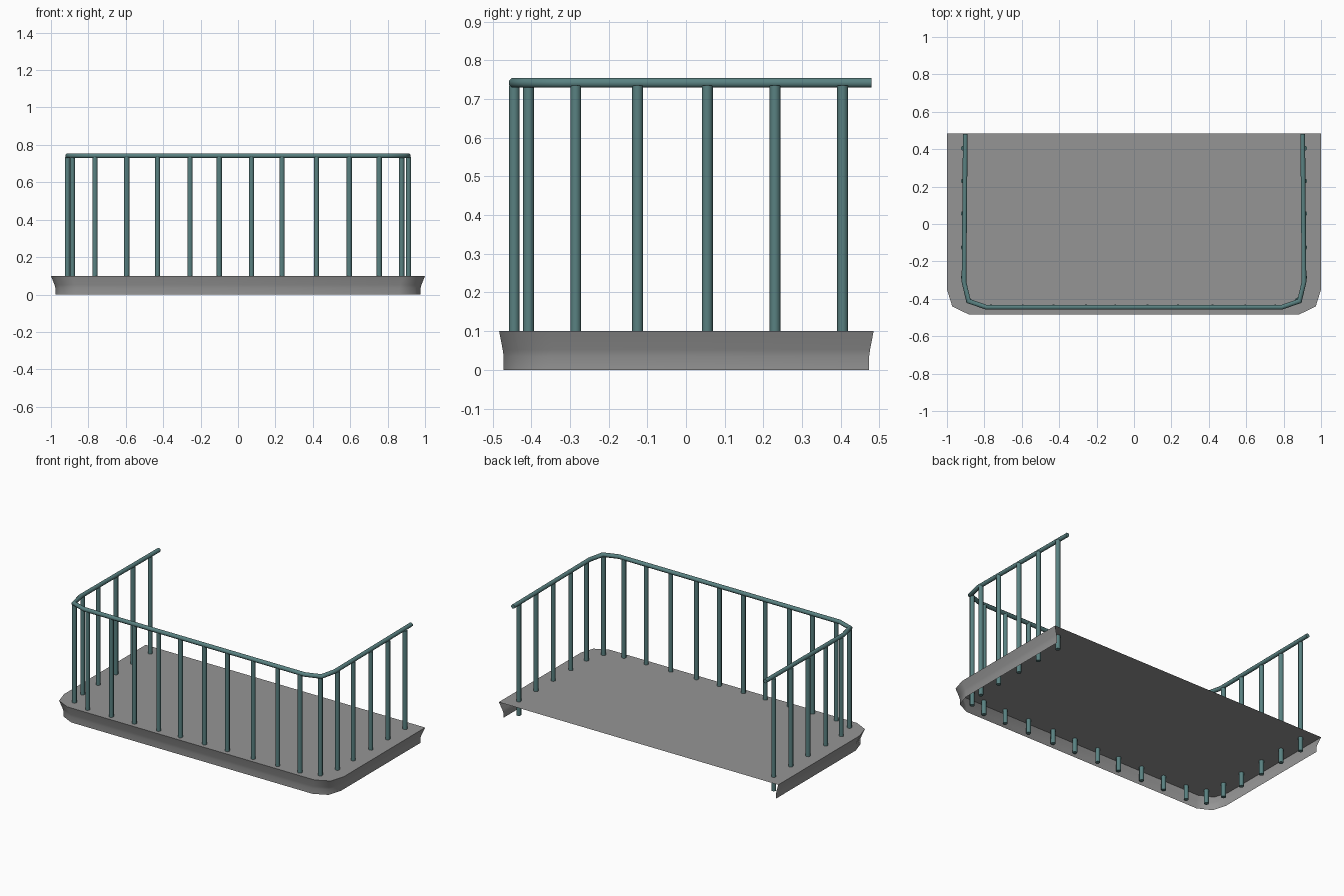
import bpy, bmesh, math
from mathutils import Vector

if "Cube" in bpy.data.objects:
    bpy.data.objects.remove(bpy.data.objects["Cube"])


def material(name, rgb):
    m = bpy.data.materials.new(name)
    m.diffuse_color = (*rgb, 1)
    m.use_nodes = True
    m.node_tree.nodes["Principled BSDF"].inputs["Base Color"].default_value = m.diffuse_color
    return m


grey = material("stone grey", (0.30, 0.30, 0.30))
teal = material("teal metal", (0.10, 0.22, 0.22))


def finish(name, bm, mat, angle=40):
    me = bpy.data.meshes.new(name)
    bm.to_mesh(me)
    bm.free()
    ob = bpy.data.objects.new(name, me)
    bpy.context.collection.objects.link(ob)
    me.materials.append(mat)
    bpy.ops.object.select_all(action='DESELECT')
    ob.select_set(True)
    bpy.context.view_layer.objects.active = ob
    bpy.ops.object.shade_smooth_by_angle(angle=math.radians(angle))
    return ob


def mirrored(half):
    return half + [(-x, y) for x, y in reversed(half)]


# Floor: flat top with a flared skirt on three sides, open at back and below
outline = mirrored([(1, 0.485), (1, -0.35), (0.972, -0.44), (0.885, -0.483)])
bm = bmesh.new()
rings = [[bm.verts.new((x * s, y * s, z)) for x, y in outline]
         for s, z in ((1, 0.1), (0.981, 0.052), (0.976, 0.035), (0.976, 0))]
bm.faces.new(list(reversed(rings[0])))
for a, b in zip(rings, rings[1:]):
    for i in range(len(outline) - 1):
        bm.faces.new((a[i], a[i + 1], b[i + 1], b[i]))
bm.normal_update()
if bm.faces[:][0].normal.z < 0:
    bmesh.ops.reverse_faces(bm, faces=bm.faces[:])
finish("balcony_floor", bm, grey, 50)

# Handrail: eight-sided tube swept along a mitred path
path = [Vector((x, y, 0)) for x, y in mirrored(
    [(0.902, 0.48), (0.909, -0.31), (0.885, -0.412), (0.79, -0.445)])]
R, N = 0.0135, 8
bm = bmesh.new()
loops = []
for i, p in enumerate(path):
    d0 = (p - path[max(i - 1, 0)]).normalized()
    d1 = (path[min(i + 1, len(path) - 1)] - p).normalized()
    t = (d0 + d1).normalized()
    side = Vector((t.y, -t.x, 0)) / max(t.dot(d1), t.dot(d0))
    loops.append([bm.verts.new(
        p + side * R * math.cos(a) + Vector((0, 0, 0.742 + R * math.sin(a))))
        for a in ((k + 0.5) * math.tau / N for k in range(N))])
for a, b in zip(loops, loops[1:]):
    for k in range(N):
        bm.faces.new((a[k], a[(k + 1) % N], b[(k + 1) % N], b[k]))
bm.faces.new(loops[0])
bm.faces.new(loops[-1])
bmesh.ops.recalc_face_normals(bm, faces=bm.faces[:])
finish("handrail", bm, teal, 50)

# Balusters: pass through the floor and stop just above the ground
spots = [(x, -0.444) for x in
         (-0.765, -0.595, -0.43, -0.257, -0.1, 0.072, 0.235, 0.42, 0.595, 0.755)]
spots += [(-0.885, -0.407), (0.875, -0.407)]
spots += [(s * 0.912, y) for s in (-1, 1)
          for y in (-0.285, -0.125, 0.055, 0.23, 0.405)]
z0, z1 = 0.01, 0.735
bm = bmesh.new()
for x, y in spots:
    new = bmesh.ops.create_cone(bm, cap_ends=True, segments=8, radius1=0.0142,
                                radius2=0.0142, depth=z1 - z0)["verts"]
    bmesh.ops.translate(bm, verts=new, vec=(x, y, (z0 + z1) / 2))
finish("balusters", bm, teal, 50)
